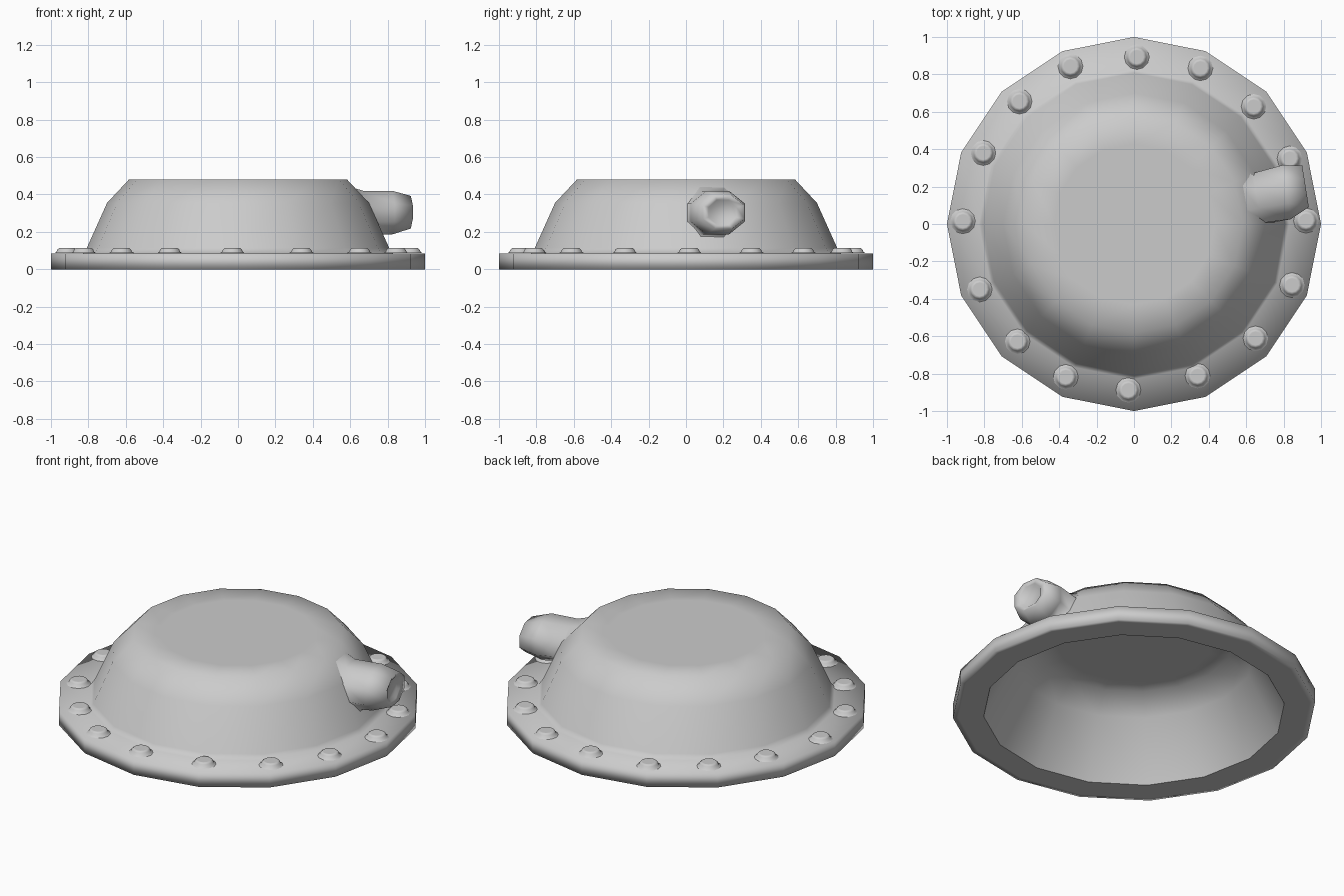
import bpy, bmesh, math
from mathutils import Vector

if "Cube" in bpy.data.objects:
    bpy.data.objects.remove(bpy.data.objects["Cube"])

grey = bpy.data.materials.new("plain grey")
grey.diffuse_color = (0.6, 0.6, 0.6, 1)
grey.use_nodes = True
grey.node_tree.nodes["Principled BSDF"].inputs["Base Color"].default_value = grey.diffuse_color


def loft(name, rings, cap=True):
    """Skin a list of point rings; optionally close the last one."""
    bm = bmesh.new()
    loops = [[bm.verts.new(p) for p in ring] for ring in rings]
    n = len(rings[0])
    for a, b in zip(loops, loops[1:]):
        for i in range(n):
            j = (i + 1) % n
            bm.faces.new((a[i], a[j], b[j], b[i]))
    if cap:
        bm.faces.new(loops[-1])
    for f in bm.faces:
        f.smooth = True
    mesh = bpy.data.meshes.new(name)
    bm.to_mesh(mesh)
    bm.free()
    mesh.materials.append(grey)
    ob = bpy.data.objects.new(name, mesh)
    bpy.context.collection.objects.link(ob)
    return ob


def circle(r, z, n=16, x=0, y=0):
    return [(x + r * math.cos(2 * math.pi * i / n),
             y + r * math.sin(2 * math.pi * i / n), z) for i in range(n)]


# flange and flat-topped dome, one smooth skin
FLANGE = [(0.83, 0), (0.97, 0), (1, 0), (1, 0.085), (0.83, 0.085)]
DOME = [(0.808, 0.115), (0.70, 0.355), (0.583, 0.48), (0.43, 0.48)]
loft("cover", [circle(r, z) for r, z in FLANGE + DOME])

# inside of the dome, open underneath
inner = [(0.43, 0.43), (0.545, 0.43), (0.66, 0.33), (0.83, 0)]
lining = loft("dome_lining", [circle(r, z) for r, z in reversed(inner)])
lining.data.flip_normals()


def dome_radius(z):
    for (r0, z0), (r1, z1) in zip(DOME, DOME[1:3]):
        if z <= z1:
            return r0 + (r1 - r0) * (z - z0) / (z1 - z0)
    return DOME[2][0]


# side spout, eight sided, tapering to a shallow recessed mouth
def spout_ring(centre, ry, rz, turn=9):
    t = math.radians(turn)
    side = Vector((-math.sin(t), math.cos(t), 0))
    out = []
    for i in range(8):
        a = math.radians(22.5 + 45 * i)
        out.append(Vector(centre) + side * (ry * 1.07 * math.cos(a))
                   + Vector((0, 0, rz * 1.07 * math.sin(a))))
    return out


def on_dome(p):
    return math.sqrt((dome_radius(p.z) * 0.985) ** 2 - p.y ** 2)


skirt = spout_ring((0.68, 0.14, 0.303), 0.165, 0.14)
for p in skirt:
    p.x = on_dome(p) - 0.005
neck = spout_ring((0.68, 0.14, 0.303), 0.136, 0.118)
for p in neck:
    p.x = max(on_dome(p) + 0.005, 0.685 - 0.2 * p.y)
loft("spout", [skirt, neck,
               spout_ring((0.815, 0.17, 0.303), 0.148, 0.118),
               spout_ring((0.917, 0.202, 0.305), 0.114, 0.088),
               spout_ring((0.908, 0.195, 0.305), 0.076, 0.066),
               spout_ring((0.895, 0.193, 0.305), 0.062, 0.052)])

# bolt heads around the flange, slightly uneven
BOLTS = [(0.92, 0.018), (0.832, 0.35), (0.64, 0.628), (0.355, 0.833),
         (0.015, 0.893), (-0.34, 0.843), (-0.612, 0.655), (-0.806, 0.38),
         (-0.915, 0.015), (-0.825, -0.35), (-0.623, -0.628), (-0.365, -0.818),
         (-0.03, -0.888), (0.34, -0.812), (0.65, -0.612), (0.845, -0.327)]
for k, (x, y) in enumerate(BOLTS):
    loft(f"bolt_{k + 1}", [circle(r, z, 12, x, y) for r, z in
         [(0.067, 0.086), (0.056, 0.093), (0.051, 0.105), (0.042, 0.113),
          (0.036, 0.113)]])
